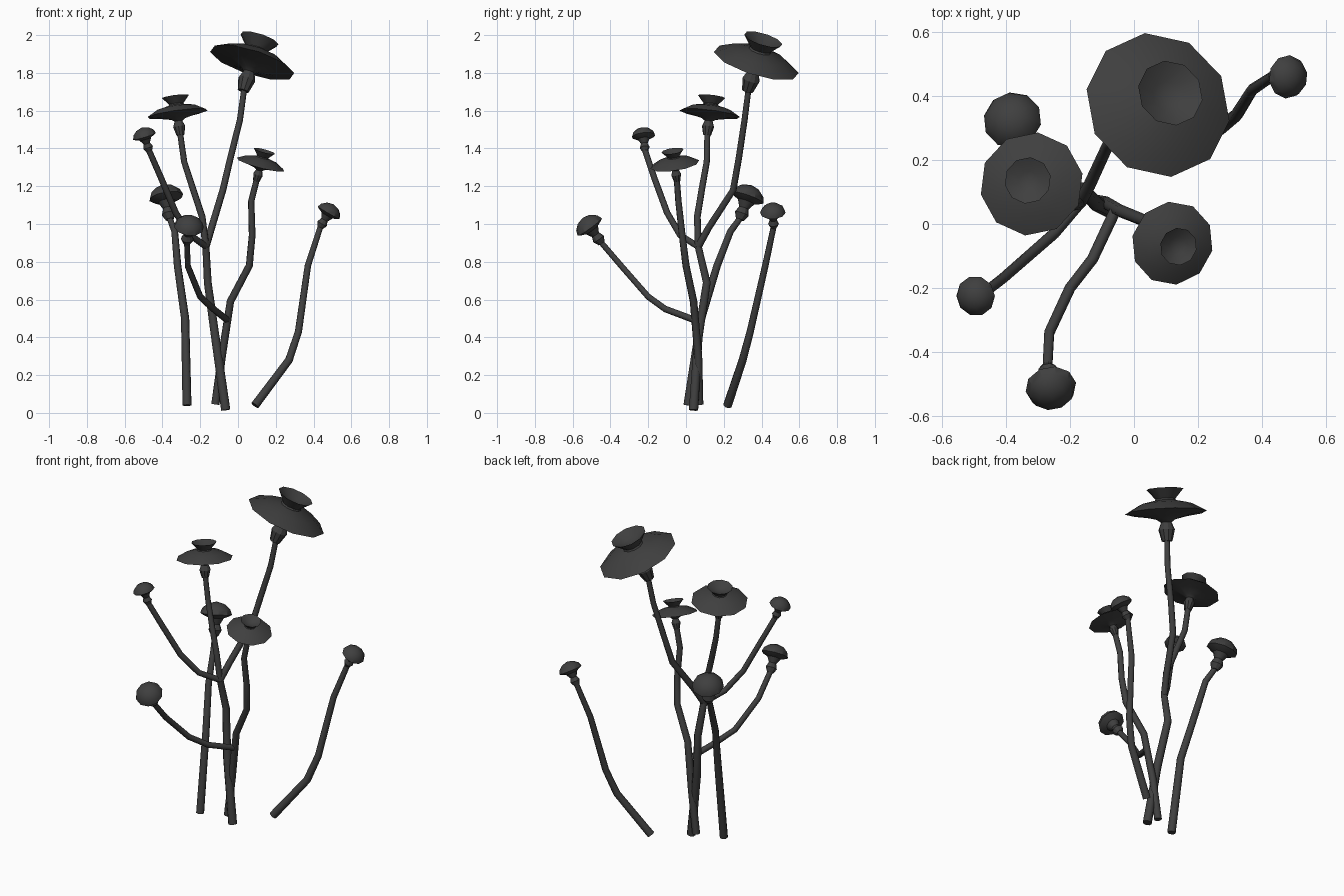
import bpy, bmesh, math
from mathutils import Vector, Matrix

default_cube = bpy.data.objects.get("Cube")
if default_cube:
    bpy.data.objects.remove(default_cube, do_unlink=True)

# Single dark colour
charcoal = bpy.data.materials.new("charcoal")
charcoal.use_nodes = True
colour = (.05, .05, .05, 1)
charcoal.diffuse_color = colour
charcoal.node_tree.nodes["Principled BSDF"].inputs["Base Color"].default_value = colour

# Head outlines as (radius, height from rim), in units of the rim radius
FLOWER = [(0, -.7), (.13, -.7), (.2, -.42), (.13, -.24), (.24, -.16),
          (.6, -.07), (1, 0), (.65, .2), (.26, .29), (.24, .33),
          (.45, .57), (.2, .42), (0, .39)]
CAP = [(0, -1.35), (.24, -1.35), (.42, -1), (.28, -.65), (.5, -.25),
       (.85, -.1), (1, 0), (.87, .33), (.52, .62), (0, .76)]


def select_only(obj):
    bpy.ops.object.select_all(action='DESELECT')
    obj.select_set(True)
    bpy.context.view_layer.objects.active = obj


def make_head(name, profile, rim, axis, size, sides=10):
    """Lathe a profile, then tilt it along its axis; return the stem's end."""
    axis = Vector(axis).normalized()
    bm = bmesh.new()
    verts = [bm.verts.new((r, 0, h)) for r, h in profile]
    edges = [bm.edges.new(pair) for pair in zip(verts, verts[1:])]
    bmesh.ops.spin(bm, geom=verts + edges, cent=(0, 0, 0), axis=(0, 0, 1),
                   angle=math.tau, steps=sides)
    bmesh.ops.remove_doubles(bm, verts=bm.verts, dist=.001)
    bmesh.ops.recalc_face_normals(bm, faces=bm.faces)
    turn = axis.to_track_quat('Z', 'Y').to_matrix().to_4x4()
    bm.transform(Matrix.Translation(rim) @ turn @ Matrix.Scale(size, 4))
    mesh = bpy.data.meshes.new(name)
    bm.to_mesh(mesh)
    bm.free()
    mesh.materials.append(charcoal)
    obj = bpy.data.objects.new(name, mesh)
    bpy.context.collection.objects.link(obj)
    select_only(obj)
    bpy.ops.object.shade_smooth_by_angle(angle=math.radians(32))
    return Vector(rim) + axis * size * (profile[0][1] + .1)


def make_stem(name, points, thick, thin):
    """Sweep a tapering eight-sided tube along the points."""
    curve = bpy.data.curves.new(name, 'CURVE')
    curve.dimensions = '3D'
    curve.bevel_depth = 1
    curve.bevel_resolution = 2
    curve.use_fill_caps = True
    spline = curve.splines.new('POLY')
    spline.points.add(len(points) - 1)
    for i, (point, co) in enumerate(zip(spline.points, points)):
        point.co = (*co, 1)
        point.radius = thick + (thin - thick) * i / (len(points) - 1)
    curve.materials.append(charcoal)
    obj = bpy.data.objects.new(name, curve)
    bpy.context.collection.objects.link(obj)
    select_only(obj)
    bpy.ops.object.convert(target='MESH')
    bpy.ops.object.shade_smooth_by_angle(angle=math.radians(50))


# Main trunk, from which three branches rise
fork = (-.17, .065, .88)
make_stem("trunk", [(-.065, .04, .015), (-.12, .065, .4), (-.16, .11, .69), fork],
          .026, .02)

# Each plant: name, outline, rim centre, axis, rim radius, stem points, stem radius
plants = [
    ("tall_flower", FLOWER, (.075, .372, 1.855), (.29, .28, .92), .235,
     [fork, (-.14, .12, .98), (-.08, .25, 1.18), (-.04, .28, 1.35),
      (.01, .31, 1.55)], .02),
    ("left_flower", FLOWER, (-.32, .125, 1.583), (-.13, .12, .98), .163,
     [fork, (-.19, .06, 1.04), (-.24, .085, 1.19), (-.285, .11, 1.33)], .019),
    ("front_flower", FLOWER, (.12, -.06, 1.315), (.25, -.14, .95), .132,
     [(-.12, .07, .045), (-.085, .065, .3), (-.04, .04, .59), (.06, .0, .78),
      (.075, -.02, .94), (.07, -.04, 1.12)], .022),
    ("back_bud", CAP, (-.38, .325, 1.14), (-.15, .32, .93), .092,
     [(-.27, .01, .04), (-.28, .08, .5), (-.32, .165, .78), (-.335, .235, .96)], .024),
    ("side_bud", CAP, (.48, .46, 1.06), (.5, -.05, .85), .068,
     [(.09, .22, .04), (.27, .3, .28), (.32, .34, .43), (.37, .42, .78)], .024),
    ("high_bud", CAP, (-.495, -.225, 1.465), (-.3, -.1, .95), .063,
     [fork, (-.25, -.03, .94), (-.33, -.1, 1.06), (-.41, -.17, 1.25)], .018),
    ("low_bud", CAP, (-.26, -.51, .985), (.1, -.55, .75), .08,
     [(-.055, .05, .49), (-.13, -.11, .55), (-.2, -.2, .615),
      (-.265, -.34, .775)], .018),
]
for name, profile, rim, axis, size, path, radius in plants:
    end = make_head(name, profile, rim, axis, size)
    make_stem(name + "_stem", path + [end], radius, .016)
